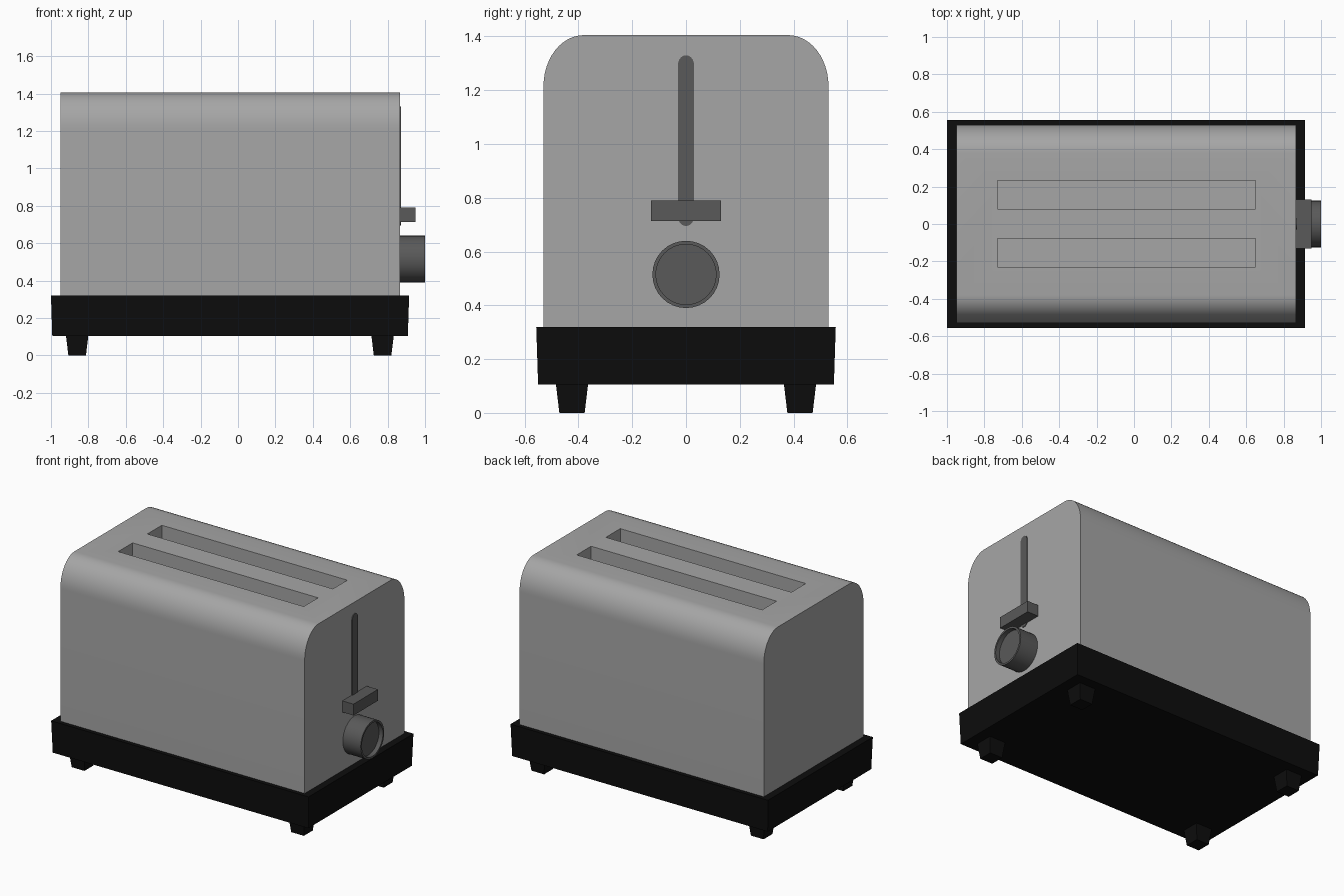
import bpy, bmesh, math

if "Cube" in bpy.data.objects:
    bpy.data.objects.remove(bpy.data.objects["Cube"])


def material(name, r, g, b):
    m = bpy.data.materials.new(name)
    m.diffuse_color = (r, g, b, 1)
    m.use_nodes = True
    m.node_tree.nodes["Principled BSDF"].inputs["Base Color"].default_value = m.diffuse_color
    return m


STEEL = material("brushed steel", 0.38, 0.38, 0.38)
DARK = material("dark grey", 0.10, 0.10, 0.10)
BLACK = material("black plastic", 0.004, 0.004, 0.004)


def make(name, bm, mat):
    bmesh.ops.recalc_face_normals(bm, faces=bm.faces)
    me = bpy.data.meshes.new(name)
    bm.to_mesh(me)
    bm.free()
    ob = bpy.data.objects.new(name, me)
    bpy.context.collection.objects.link(ob)
    me.materials.append(mat)
    return ob


def box(name, lo, hi, mat, taper=0.0):
    """Box between two corners; the bottom is inset by taper."""
    bm = bmesh.new()
    bmesh.ops.create_cube(bm, size=1)
    for v in bm.verts:
        t = taper if v.co.z < 0 else 0
        for i in range(3):
            inset = t if i < 2 else 0
            v.co[i] = lo[i] + inset if v.co[i] < 0 else hi[i] - inset
    return make(name, bm, mat)


def extrude_x(name, profile, x0, x1, mat):
    """Extrude a (y, z) outline along x."""
    bm = bmesh.new()
    f = bm.faces.new([bm.verts.new((x0, y, z)) for y, z in profile])
    r = bmesh.ops.extrude_face_region(bm, geom=[f], use_keep_orig=True)
    for v in [g for g in r["geom"] if isinstance(g, bmesh.types.BMVert)]:
        v.co.x = x1
    return make(name, bm, mat)


def smooth(ob, angle=30):
    bpy.ops.object.select_all(action='DESELECT')
    ob.select_set(True)
    bpy.context.view_layer.objects.active = ob
    bpy.ops.object.shade_smooth_by_angle(angle=math.radians(angle))


def arc(cy, cz, ry, rz, a0, a1, n):
    return [(cy + ry * math.cos(math.radians(a0 + (a1 - a0) * i / n)),
             cz + rz * math.sin(math.radians(a0 + (a1 - a0) * i / n))) for i in range(n + 1)]


# base tray and four tapered feet
box("base", (-1.0, -0.557, 0.105), (0.915, 0.557, 0.32), BLACK, 0.007)
for fx, side in ((-0.86, "left"), (0.773, "right")):
    for fy, end in ((-0.424, "front"), (0.424, "back")):
        box(f"{end}_{side}_foot", (fx - 0.06, fy - 0.06, 0), (fx + 0.06, fy + 0.06, 0.108),
            BLACK, 0.013)

# rounded metal shell
W, TOP, RY, RZ = 0.53, 1.405, 0.15, 0.19
outline = ([(-W, 0.315), (W, 0.315)] + arc(W - RY, TOP - RZ, RY, RZ, 0, 90, 12)
           + arc(-W + RY, TOP - RZ, RY, RZ, 90, 180, 12))
body = extrude_x("body", outline, -0.95, 0.867, STEEL)

# two bread slots cut into the top
for y0 in (0.08, -0.23):
    cutter = box("slot_cutter", (-0.73, y0, 0.6), (0.65, y0 + 0.153, 1.6), STEEL)
    mod = body.modifiers.new("slot", 'BOOLEAN')
    mod.operation = 'DIFFERENCE'
    mod.solver = 'EXACT'
    mod.object = cutter
    bpy.context.view_layer.objects.active = body
    bpy.ops.object.modifier_apply(modifier=mod.name)
    bpy.data.objects.remove(cutter, do_unlink=True)
smooth(body)

# lever track with rounded ends, and the lever
track = arc(0, 1.295, 0.03, 0.035, 0, 180, 10) + arc(0, 0.73, 0.03, 0.035, 180, 360, 10)
extrude_x("lever_track", track, 0.86, 0.872, DARK)
box("lever", (0.86, -0.13, 0.714), (0.95, 0.13, 0.79), DARK)

# browning knob with a recessed face
bm = bmesh.new()
rings = [(0.86, 0.125), (1.0, 0.125), (1.0, 0.112), (0.97, 0.112)]
N = 32
loops = [[bm.verts.new((x, y, z)) for y, z in arc(0, 0.515, r, r, 0, 360, N)[:-1]]
         for x, r in rings]
for a, b in zip(loops, loops[1:]):
    for i in range(N):
        j = (i + 1) % N
        bm.faces.new((a[i], a[j], b[j], b[i]))
bm.faces.new(loops[0])
bm.faces.new(loops[-1])
smooth(make("browning_knob", bm, DARK))
